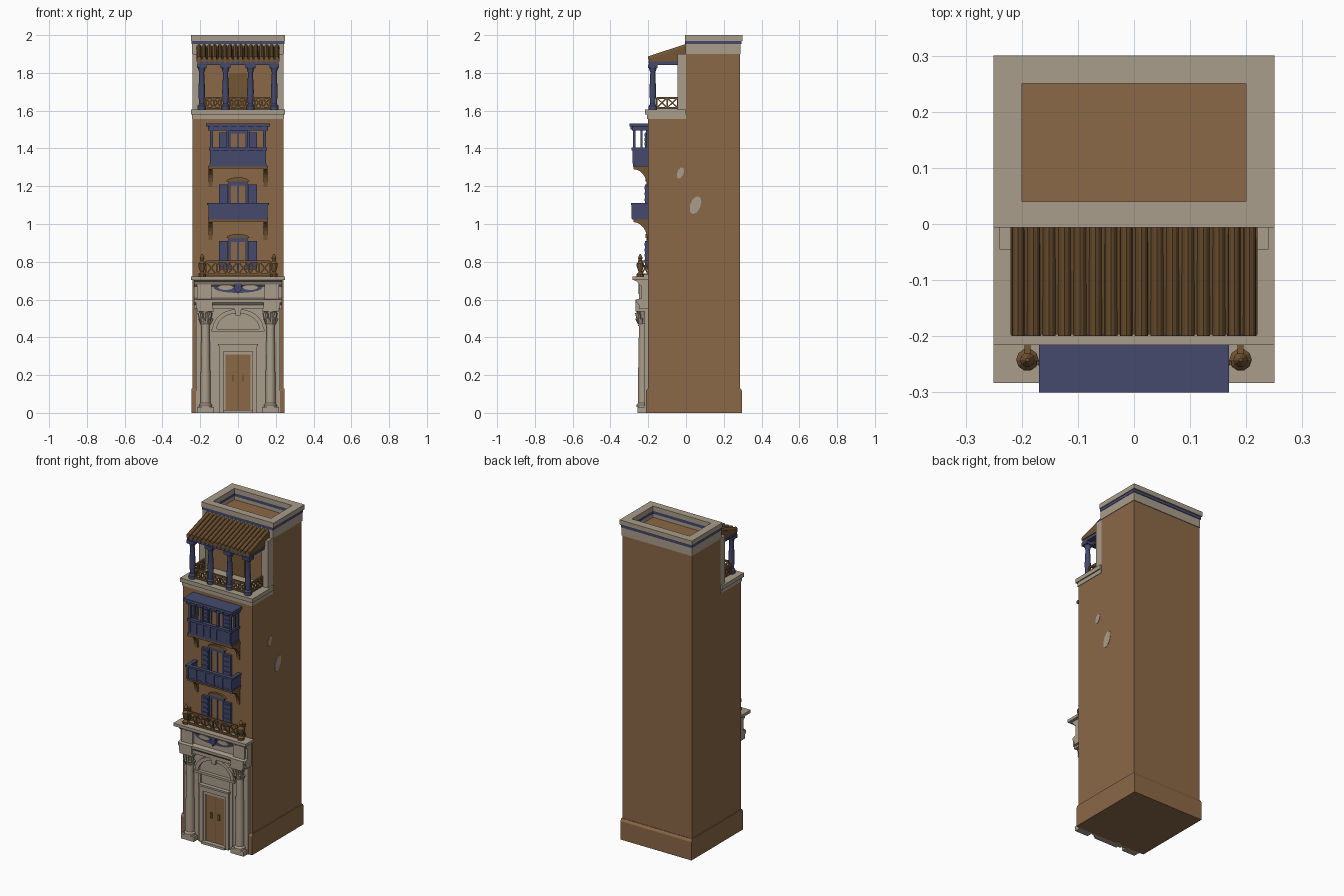
import bpy, bmesh, math
from mathutils import Vector, Matrix


def material(name, rgb):
    m = bpy.data.materials.new(name)
    m.diffuse_color = (*rgb, 1)
    return m


BROWN = material("brown plaster", (0.26, 0.14, 0.063))
WOOD = material("dark wood and tile", (0.175, 0.093, 0.035))
STONE = material("pale stone", (0.40, 0.34, 0.26))
BLUE = material("blue paint", (0.058, 0.068, 0.155))


class Part:
    """Collects simple solids into one named object."""

    def __init__(self, name, mat):
        self.name, self.mat, self.bm = name, mat, bmesh.new()

    def box(self, x0, x1, y0, y1, z0, z1):
        m = Matrix.Translation(((x0 + x1) / 2, (y0 + y1) / 2, (z0 + z1) / 2))
        m = m @ Matrix.Diagonal((x1 - x0, y1 - y0, z1 - z0, 1))
        bmesh.ops.create_cube(self.bm, size=1, matrix=m)
        return self

    def pair(self, x0, x1, *rest):
        self.box(x0, x1, *rest)
        return self.box(-x1, -x0, *rest)

    def ring(self, x, y0, y1, ix, iy0, iy1, z0, z1):
        self.pair(ix, x, y0, y1, z0, z1)
        self.box(-ix, ix, y0, iy0, z0, z1)
        return self.box(-ix, ix, iy1, y1, z0, z1)

    def prism(self, pts, shift):
        vs = [self.bm.verts.new(p) for p in pts]
        f = self.bm.faces.new(vs)
        g = bmesh.ops.extrude_face_region(self.bm, geom=[f])["geom"]
        bmesh.ops.translate(self.bm, vec=shift, verts=[v for v in g if isinstance(v, bmesh.types.BMVert)])
        return self

    def bar(self, a, b, w):
        a, b = Vector(a), Vector(b)
        d = b - a
        m = Matrix.Translation((a + b) / 2) @ d.to_track_quat('Z', 'Y').to_matrix().to_4x4()
        bmesh.ops.create_cube(self.bm, size=1, matrix=m @ Matrix.Diagonal((w, w, d.length, 1)))
        return self

    def lathe(self, x, y, profile, n=16):
        rings = [[self.bm.verts.new((x + r * math.cos(2 * math.pi * i / n), y + r * math.sin(2 * math.pi * i / n), z))
                  for i in range(n)] for r, z in profile]
        for lo, hi in zip(rings, rings[1:]):
            for i in range(n):
                self.bm.faces.new((lo[i], lo[(i + 1) % n], hi[(i + 1) % n], hi[i]))
        self.bm.faces.new(rings[0][::-1])
        self.bm.faces.new(rings[-1])
        return self

    def lattice(self, a, b, z0, z1, panels, w=0.007):
        """Railing of crossed panels from plan point a to plan point b."""
        a, b = Vector((*a, 0)), Vector((*b, 0))
        lo, hi = Vector((0, 0, z0)), Vector((0, 0, z1))
        for z in (lo, hi):
            self.bar(a + z, b + z, w * 1.5)
        for i in range(panels + 1):
            p = a.lerp(b, i / panels)
            self.bar(p + lo, p + hi, w)
            if i < panels:
                q = a.lerp(b, (i + 1) / panels)
                self.bar(p + lo, q + hi, w).bar(p + hi, q + lo, w)
        return self

    def done(self, smooth=False):
        bmesh.ops.recalc_face_normals(self.bm, faces=self.bm.faces)
        me = bpy.data.meshes.new(self.name)
        self.bm.to_mesh(me)
        self.bm.free()
        me.materials.append(self.mat)
        ob = bpy.data.objects.new(self.name, me)
        bpy.context.collection.objects.link(ob)
        if smooth:
            bpy.ops.object.select_all(action='DESELECT')
            ob.select_set(True)
            bpy.context.view_layer.objects.active = ob
            bpy.ops.object.shade_smooth_by_angle(angle=math.radians(35))


def oval(cx, cz, rx, rz, y, a0=0, a1=360, n=20):
    return [(cx + rx * math.cos(math.radians(a0 + (a1 - a0) * i / n)), y,
             cz + rz * math.sin(math.radians(a0 + (a1 - a0) * i / n))) for i in range(n + (a1 - a0 < 360))]


# Tower body: one stepped side profile, plus plinth
steps = [(-0.2, 0), (0.285, 0), (0.285, 1.93), (0, 1.93), (0, 1.57), (-0.2, 1.57)]
Part("tower_body", BROWN).prism([(-0.24, y, z) for y, z in steps], (0.48, 0, 0)).done()
plinth = [(-0.212, 0), (0.297, 0), (0.297, 0.115), (0.288, 0.13), (-0.203, 0.13), (-0.212, 0.115)]
Part("plinth", BROWN).prism([(-0.246, y, z) for y, z in plinth], (0.492, 0, 0)).done()
patches = Part("bare_wall_patches", STONE)
for y, z, r in ((0.05, 1.10, 0.032), (-0.03, 1.27, 0.02)):
    patches.prism([(0.238, y + r * math.cos(t * 0.7), z + 1.5 * r * math.sin(t * 0.7 + 0.4)) for t in range(9)], (0.004, 0, 0))
patches.done()

# Roof parapet around a sunken roof
par = Part("parapet", STONE).ring(0.243, -0.003, 0.289, 0.2, 0.04, 0.25, 1.9, 1.952)
par.ring(0.25, -0.006, 0.3, 0.2, 0.04, 0.25, 1.97, 2.0).done()
Part("parapet_blue_band", BLUE).ring(0.245, -0.004, 0.293, 0.2, 0.04, 0.25, 1.952, 1.97).done()

# Loggia: floor slab, rear pilasters, columns, railing
slab = Part("loggia_floor", STONE).box(-0.243, 0.243, -0.206, 0, 1.555, 1.58)
slab.box(-0.25, 0.25, -0.216, 0, 1.58, 1.605).done()
Part("loggia_pilasters", STONE).pair(0.195, 0.24, -0.045, 0.001, 1.605, 1.9).done()
cols = Part("loggia_columns", BLUE)
for x in (-0.192, -0.066, 0.066, 0.192):
    cols.lathe(x, -0.176, [(0.022, 1.605), (0.022, 1.625), (0.014, 1.635), (0.018, 1.70), (0.013, 1.80), (0.022, 1.83)], 12)
    cols.box(x - 0.026, x + 0.026, -0.2, -0.152, 1.825, 1.845)
cols.done(True)
Part("loggia_beam", BLUE).box(-0.215, 0.215, -0.195, -0.155, 1.842, 1.865).pair(0.19, 0.215, -0.155, 0, 1.842, 1.865).done()
rail = Part("loggia_railing", WOOD)
for x0, x1 in ((-0.17, -0.088), (-0.044, 0.044), (0.088, 0.17)):
    rail.lattice((x0, -0.178), (x1, -0.178), 1.615, 1.668, 2)
for x in (-0.2, 0.2):
    rail.lattice((x, -0.155), (x, -0.045), 1.615, 1.668, 2)
rail.done()
Part("loggia_door", WOOD).box(-0.05, 0.05, -0.006, 0, 1.605, 1.8).done()

# Sloping tiled loggia roof with a row of half-round tiles
roof = Part("loggia_roof", WOOD).prism([(-0.22, y, z) for y, z in ((-0.197, 1.86), (0, 1.86), (0, 1.94), (-0.197, 1.87))], (0.44, 0, 0))
for i in range(16):
    x = -0.2063 + i * 0.0275
    roof.prism(oval(x, 1.87, 0.0115, 0.018, -0.2, 0, 180, 6), (0, 0.2, 0.065))
    roof.box(x - 0.004, x + 0.004, -0.198, -0.15, 1.85, 1.866)
roof.done()

# Windows with shutters on the three middle floors
frames, shutters, panes = Part("window_frames", BLUE), Part("shutters", BLUE), Part("window_panes", BROWN)
heads = Part("window_heads", WOOD)
for z0, z1 in ((0.76, 0.925), (1.05, 1.225), (1.36, 1.5)):
    frames.pair(0.036, 0.05, -0.209, -0.199, z0, z1).box(-0.036, 0.036, -0.209, -0.199, z1 - 0.02, z1)
    frames.box(-0.004, 0.004, -0.207, -0.199, z0, z1)
    panes.box(-0.036, 0.036, -0.204, -0.199, z0, z1 - 0.02)
    shutters.pair(0.052, 0.1, -0.216, -0.2, z0, z1 - 0.015)
    for k in range(5):
        z = z0 + (z1 - z0 - 0.02) * (k + 0.3) / 5
        shutters.pair(0.058, 0.094, -0.22, -0.215, z, z + 0.015)
    heads.prism(oval(0, z1, 0.062, 0.022, -0.214, 0, 180, 8), (0, 0.015, 0))
for p in (frames, shutters, panes, heads):
    p.done()

# Middle balcony: panelled box
bal = Part("middle_balcony", BLUE).box(-0.16, 0.16, -0.285, -0.2, 1.025, 1.037)
bal.box(-0.155, 0.155, -0.283, -0.272, 1.035, 1.105).pair(0.145, 0.156, -0.28, -0.2, 1.035, 1.105)
bal.box(-0.163, 0.163, -0.29, -0.266, 1.1, 1.112).pair(0.14, 0.163, -0.27, -0.2, 1.1, 1.112)
for i in range(6):
    x = -0.15 + i * 0.06
    bal.box(x - 0.006, x + 0.006, -0.288, -0.28, 1.03, 1.105)
bal.done()

# Upper balcony: enclosed box with posts and flat canopy
up = Part("upper_balcony", BLUE).box(-0.15, 0.15, -0.28, -0.2, 1.305, 1.32)
up.box(-0.147, 0.147, -0.28, -0.268, 1.315, 1.395).pair(0.137, 0.148, -0.275, -0.2, 1.315, 1.395)
up.box(-0.153, 0.153, -0.288, -0.265, 1.39, 1.405).pair(0.135, 0.153, -0.27, -0.2, 1.39, 1.405)
up.box(-0.158, 0.158, -0.287, -0.2, 1.495, 1.515).box(-0.169, 0.169, -0.3, -0.2, 1.515, 1.532)
for x in (0.055, 0.14):
    up.pair(x - 0.007, x + 0.007, -0.281, -0.267, 1.4, 1.5)
for y in (-0.235, -0.206):
    up.pair(0.135, 0.147, y - 0.006, y + 0.006, 1.4, 1.5)
for i in range(7):
    x = -0.138 + i * 0.046
    up.box(x - 0.005, x + 0.005, -0.284, -0.279, 1.32, 1.39)
    up.box(x - 0.007, x + 0.007, -0.294, -0.28, 1.5, 1.516)
up.done()

# Curved brackets under the balconies
br = Part("balcony_brackets", WOOD)
for top in (1.025, 1.305):
    curve = [(-0.277 + 0.072 * math.sin(t * math.pi / 12), top - 0.015 - 0.095 * (1 - math.cos(t * math.pi / 12))) for t in range(7)]
    for x in (-0.155, 0.135):
        br.prism([(x, y, z) for y, z in [(-0.199, top), (-0.277, top)] + curve + [(-0.199, top - 0.11)]], (0.02, 0, 0))
    br.box(-0.158, 0.158, -0.278, -0.199, top - 0.012, top + 0.002)
br.done()

# Portal terrace: railing with corner urns
ter = Part("terrace_railing", WOOD).lattice((-0.17, -0.248), (0.17, -0.248), 0.732, 0.802, 6)
for x in (-0.19, 0.19):
    ter.lattice((x, -0.235), (x, -0.2), 0.732, 0.802, 1)
ter.done()
urns = Part("terrace_urns", WOOD)
for x in (-0.19, 0.19):
    urns.lathe(x, -0.242, [(0.02, 0.722), (0.02, 0.735), (0.009, 0.745), (0.02, 0.775), (0.02, 0.79), (0.008, 0.805), (0.013, 0.82), (0.003, 0.842)], 10)
urns.done()

# Portal: back wall, stepped entablature, door surround
por = Part("portal_wall", STONE).box(-0.222, 0.222, -0.219, -0.199, 0, 0.7)
por.pair(0.1, 0.12, -0.226, -0.21, 0, 0.44).done()
ent = [(-0.199, 0.55), (-0.25, 0.55), (-0.25, 0.572), (-0.262, 0.585), (-0.262, 0.6), (-0.235, 0.607), (-0.235, 0.67),
       (-0.25, 0.68), (-0.258, 0.695), (-0.282, 0.705), (-0.282, 0.722), (-0.199, 0.722)]
e = Part("portal_entablature", STONE)
e.prism([(-0.232, y, z) for y, z in ent], (0.464, 0, 0)).box(-0.25, 0.25, -0.283, -0.199, 0.704, 0.722)
e.pair(0.135, 0.222, -0.268, -0.2, 0.552, 0.6).pair(0.14, 0.218, -0.248, -0.2, 0.6, 0.685).done()
d = Part("door_surround", STONE).pair(0.078, 0.1, -0.237, -0.2, 0, 0.36).box(-0.1, 0.1, -0.237, -0.2, 0.325, 0.36)
d.box(-0.105, 0.105, -0.244, -0.2, 0.355, 0.366).box(-0.14, 0.14, -0.24, -0.2, 0.43, 0.444)
d.pair(0.066, 0.08, -0.229, -0.2, 0, 0.33).box(-0.08, 0.08, -0.229, -0.2, 0.308, 0.33)
d.box(-0.08, 0.08, -0.25, -0.2, 0, 0.015).done()
Part("door", BROWN).box(-0.067, 0.067, -0.223, -0.2, 0.015, 0.31).done()
k = Part("door_details", WOOD).box(-0.002, 0.002, -0.225, -0.22, 0.015, 0.31)
k.pair(0.02, 0.033, -0.23, -0.222, 0.165, 0.2).done()

# Arch over the door with keystone
arch = Part("portal_arch", STONE)
arch.prism(oval(0, 0.444, 0.135, 0.106, -0.235, 0, 180) + oval(0, 0.444, 0.112, 0.084, -0.235, 0, 180)[::-1], (0, 0.02, 0))
arch.prism([(-0.012, -0.245, 0.515), (0.012, -0.245, 0.515), (0.02, -0.245, 0.555), (-0.02, -0.245, 0.555)], (0, 0.03, 0)).done()

# Painted frieze with a plain shield
Part("frieze_panel", BLUE).prism(oval(0, 0.665, 0.13, 0.03, -0.239), (0, 0.008, 0)).done()
sc = Part("frieze_scrolls", STONE)
for s in (-1, 1):
    sc.prism(oval(s * 0.065, 0.665, 0.04, 0.014, -0.246), (0, 0.01, 0))
sc.done()
Part("frieze_shield", BLUE).prism([(-0.018, -0.252, 0.69), (0.018, -0.252, 0.69), (0.018, -0.252, 0.655), (0, -0.252, 0.63), (-0.018, -0.252, 0.655)], (0, 0.015, 0)).done()

# Portal columns with leafy capitals
pc, cap = Part("portal_columns", STONE), Part("portal_capitals", STONE)
for x in (-0.172, 0.172):
    pc.box(x - 0.045, x + 0.045, -0.256, -0.2, 0, 0.03)
    pc.lathe(x, -0.228, [(0.034, 0.03), (0.034, 0.042), (0.026, 0.052), (0.0255, 0.2), (0.021, 0.465)], 20)
    cap.lathe(x, -0.228, [(0.025, 0.46), (0.025, 0.468), (0.021, 0.474), (0.024, 0.51), (0.034, 0.538)], 16)
    cap.box(x - 0.044, x + 0.044, -0.268, -0.2, 0.538, 0.552)
    for i in range(8):
        a = math.radians(180 + 22.5 * (i + 0.5))
        c, s = math.cos(a), math.sin(a)
        top = 0.5 if i % 2 else 0.53
        cap.bar((x + 0.022 * c, -0.228 + 0.022 * s, 0.472), (x + 0.036 * c, -0.228 + 0.036 * s, top), 0.011)
pc.done(True)
cap.done()
